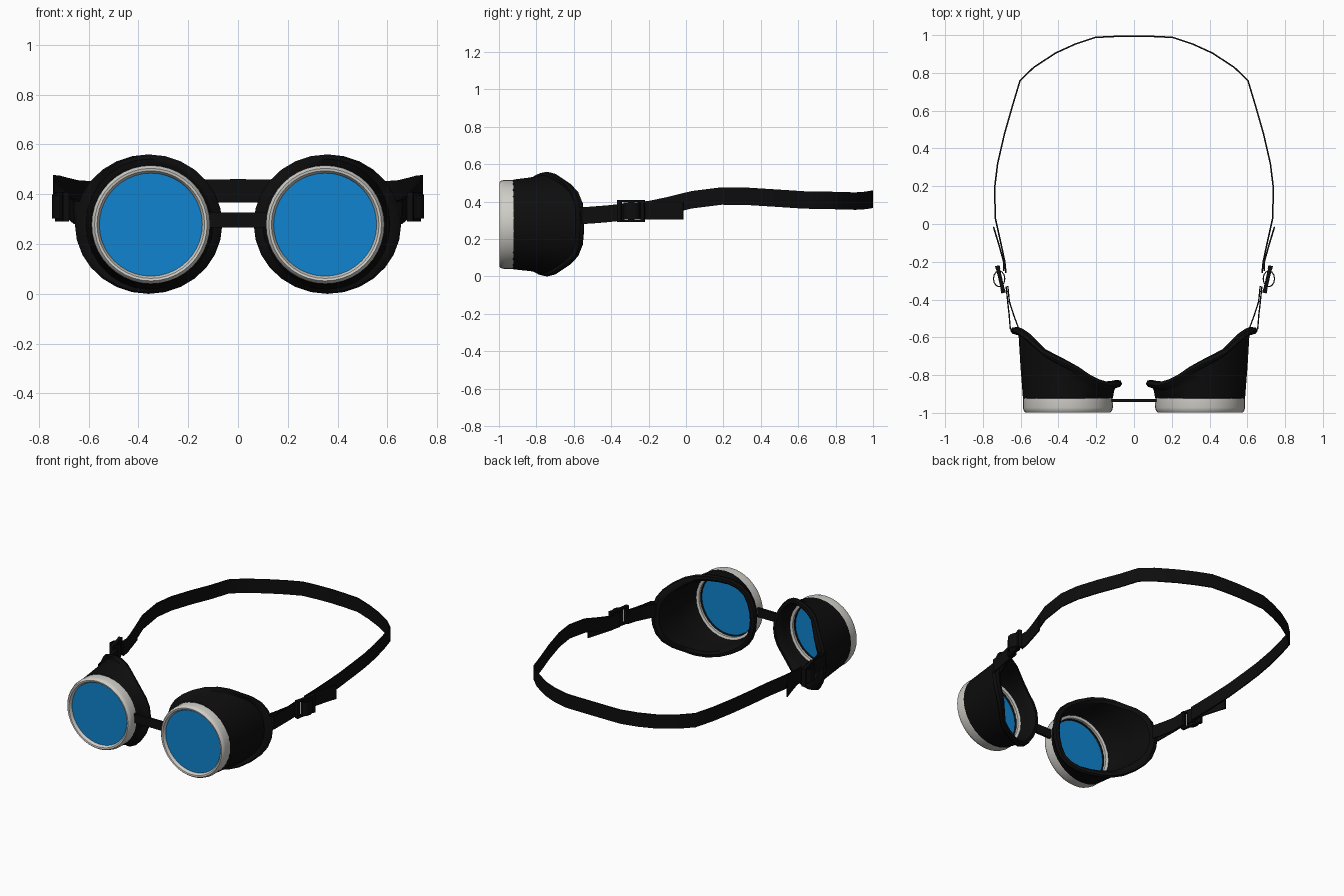
import bpy, bmesh, math
from mathutils import Matrix, Vector

if "Cube" in bpy.data.objects:
    bpy.data.objects.remove(bpy.data.objects["Cube"])


def material(name, rgb):
    m = bpy.data.materials.new(name)
    m.diffuse_color = (*rgb, 1)
    m.use_nodes = True
    m.node_tree.nodes["Principled BSDF"].inputs["Base Color"].default_value = m.diffuse_color
    return m


BLACK = material("black rubber", (0.004, 0.004, 0.004))
METAL = material("pale metal", (0.62, 0.61, 0.57))
BLUE = material("blue glass", (0.005, 0.23, 0.63))
CX, CZ = 0.35, 0.278


def finish(name, bm, mat, mirror=True, smooth=True):
    bmesh.ops.recalc_face_normals(bm, faces=bm.faces)
    me = bpy.data.meshes.new(name)
    bm.to_mesh(me)
    bm.free()
    me.materials.append(mat)
    ob = bpy.data.objects.new(name, me)
    bpy.context.collection.objects.link(ob)
    if smooth:
        bpy.ops.object.select_all(action='DESELECT')
        ob.select_set(True)
        bpy.context.view_layer.objects.active = ob
        bpy.ops.object.shade_smooth_by_angle(angle=math.radians(40))
    if mirror:
        ob.modifiers.new("Mirror", 'MIRROR')
    return ob


def loft(name, rings, mat, closed=False, caps=False, mirror=True, smooth=True):
    bm = bmesh.new()
    vs = [[bm.verts.new(p) for p in r] for r in rings]
    n = len(vs[0])
    pairs = list(zip(vs, vs[1:])) + ([(vs[-1], vs[0])] if closed else [])
    for a, b in pairs:
        for i in range(n):
            j = (i + 1) % n
            bm.faces.new((a[i], a[j], b[j], b[i]))
    if caps:
        bm.faces.new(vs[0])
        bm.faces.new(vs[-1])
    return finish(name, bm, mat, mirror, smooth)


def circle(r, y, n=40):
    return [(CX + r * math.cos(2 * math.pi * i / n), y,
             CZ + r * math.sin(2 * math.pi * i / n)) for i in range(n)]


# Upright band following a path; thickness lies in the horizontal plane
def ribbon(name, pts, h=0.093, t=0.008, closed=False, mirror=True):
    pts = [Vector(p) for p in pts]
    n = len(pts)
    rings = []
    for i, p in enumerate(pts):
        a = pts[(i - 1) % n] if closed or i else p
        b = pts[(i + 1) % n] if closed or i < n - 1 else p
        d = b - a
        side = Vector((d.y, -d.x, 0)).normalized() * t / 2
        up = Vector((0, 0, h / 2))
        rings.append([p - side - up, p + side - up, p + side + up, p - side + up])
    return loft(name, rings, BLACK, closed, not closed, mirror)


# Metal rings and blue lenses
loft("lens_ring", [circle(r, y) for r, y in (
    (0.205, -0.93), (0.237, -0.92), (0.238, -0.972), (0.234, -0.988), (0.226, -0.997),
    (0.216, -0.995), (0.207, -0.982))], METAL, closed=True)
loft("lens", [circle(0.21, -0.976), circle(0.21, -0.962)], BLUE, caps=True)

# Eye cups: round at the front, slanted flanged rim at the back
RIM = [(-1, -0.825), (-0.8, -0.835), (-0.55, -0.815), (-0.2, -0.75), (0.15, -0.70),
       (0.4, -0.67), (0.65, -0.605), (0.85, -0.555), (1, -0.545)]


def rim_y(c):
    for (a, ya), (b, yb) in zip(RIM, RIM[1:]):
        if c <= b:
            return ya + (yb - ya) * (c - a) / (b - a)
    return RIM[-1][1]


def cup_ring(cx, rx, rz, f, off, n=28):
    """f blends from the flat front plane (0) to the slanted rim (1)."""
    out = []
    for i in range(n):
        a = 2 * math.pi * i / n
        c = max(-1, min(1, math.cos(a)))
        y = -0.92 + (rim_y(c) + 0.92) * f + off
        out.append((cx + rx * c, y, CZ + 0.002 * f + rz * math.sin(a)))
    return out


loft("eye_cup", [cup_ring(*r) for r in (
    (0.35, 0.20, 0.20, 0, -0.035), (0.35, 0.238, 0.24, 0, -0.002),
    (0.353, 0.248, 0.25, 0.45, -0.005), (0.355, 0.256, 0.262, 1, -0.045),
    (0.358, 0.285, 0.275, 1, -0.036), (0.359, 0.296, 0.28, 1, -0.022),
    (0.358, 0.288, 0.274, 1, -0.004), (0.356, 0.265, 0.255, 1, 0),
    (0.354, 0.243, 0.24, 1, -0.015), (0.352, 0.232, 0.23, 0.5, 0),
    (0.35, 0.222, 0.222, 0, -0.005))], BLACK, closed=True)

# Nose bridge
ribbon("nose_bridge", [(-0.125, -0.935, 0.297), (0.125, -0.935, 0.297)],
       h=0.06, t=0.016, mirror=False)

# Head strap, half path mirrored into a full run
half = [(0.678, -0.26, 0.352), (0.684, -0.2, 0.357), (0.705, -0.1, 0.378),
        (0.734, 0.03, 0.41), (0.738, 0.19, 0.43), (0.722, 0.32, 0.429),
        (0.685, 0.48, 0.419), (0.642, 0.63, 0.409), (0.603, 0.76, 0.407),
        (0.53, 0.83, 0.405), (0.415, 0.905, 0.403), (0.31, 0.953, 0.406),
        (0.205, 0.988, 0.411), (0.1, 0.993, 0.413)]
ribbon("head_strap", half + [(0, 0.995, 0.414)] +
       [(-x, y, z) for x, y, z in reversed(half)], mirror=False)

# Loose strap ends
ribbon("strap_tail", [(0.69, -0.25, 0.352), (0.69, -0.2, 0.352),
                      (0.715, -0.11, 0.352), (0.744, -0.015, 0.352)])

# Short strap looped through the cup lug
ribbon("cup_strap", [(0.612, -0.55, 0.325), (0.636, -0.485, 0.33), (0.66, -0.41, 0.336),
                     (0.668, -0.33, 0.345), (0.677, -0.33, 0.345), (0.669, -0.41, 0.336),
                     (0.661, -0.48, 0.33), (0.655, -0.555, 0.325), (0.635, -0.57, 0.325)],
       h=0.09, t=0.007, closed=True)

# Strap loop around the buckle bar
ribbon("buckle_loop", [(0.714 + 0.03 * math.cos(a), -0.29 + 0.042 * math.sin(a), 0.35)
                       for a in (i * math.pi / 6 for i in range(12))],
       t=0.006, closed=True)

# Buckle frame made of bars
bm = bmesh.new()
place = Matrix.Translation((0.707, -0.293, 0.35)) @ Matrix.Rotation(math.radians(-13), 4, 'Z')
for loc, size in (((0, -0.064, 0), (0.024, 0.02, 0.118)), ((0, 0.064, 0), (0.024, 0.02, 0.118)),
                  ((0, 0, 0), (0.02, 0.03, 0.11)), ((0, 0, 0.053), (0.02, 0.13, 0.012)),
                  ((0, 0, -0.053), (0.02, 0.13, 0.012))):
    bmesh.ops.create_cube(bm, size=1, matrix=place @ Matrix.Translation(loc)
                          @ Matrix.Diagonal((*size, 1)))
finish("strap_buckle", bm, BLACK, smooth=False)
